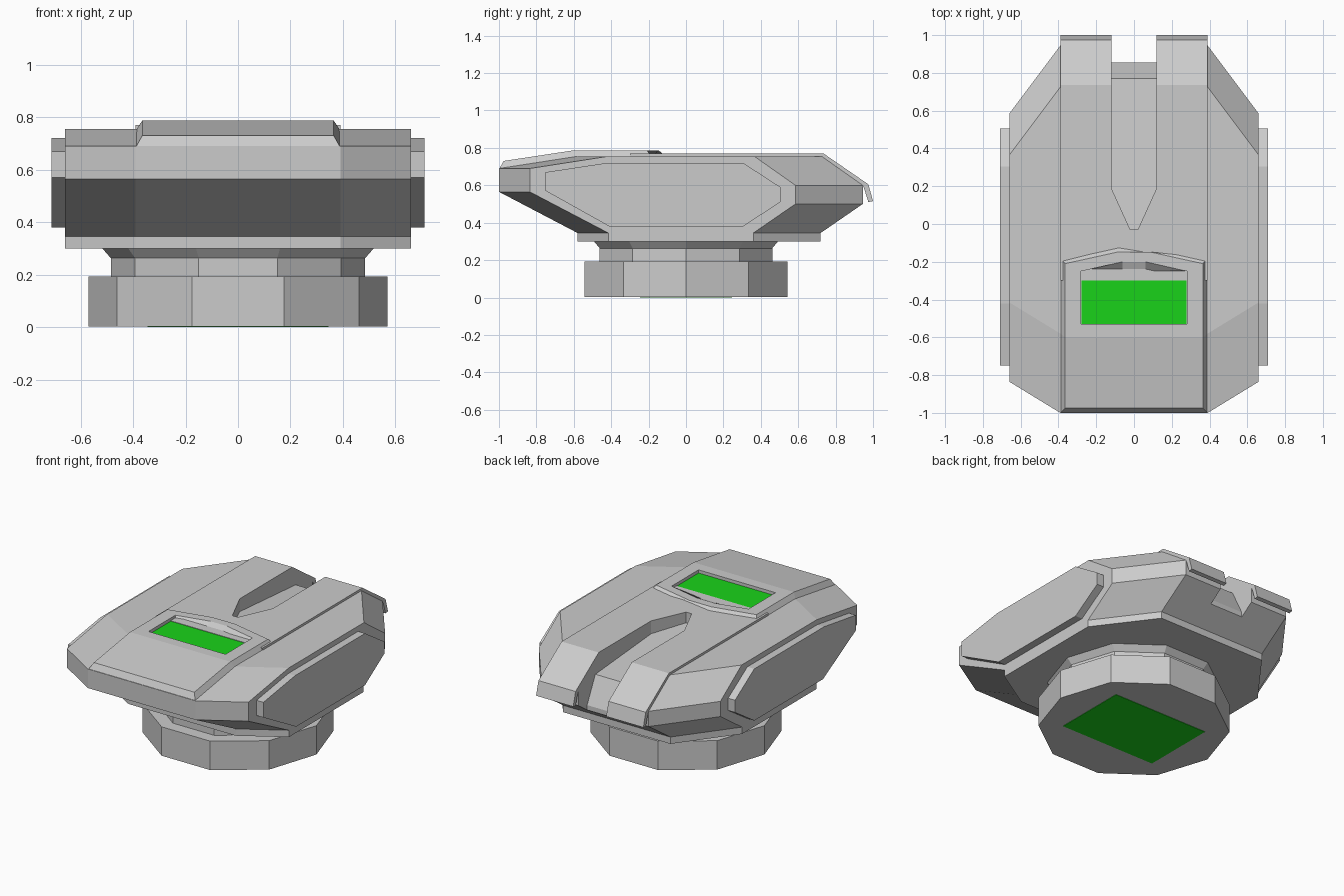
import bpy, bmesh
from math import cos, sin, pi

if "Cube" in bpy.data.objects:
    bpy.data.objects.remove(bpy.data.objects["Cube"])


def loft(name, rings, mat=None):
    """Closed solid through rings that share one point count."""
    bm = bmesh.new()
    vr = [[bm.verts.new(p) for p in r] for r in rings]
    n = len(rings[0])
    for a, b in zip(vr, vr[1:]):
        for i in range(n):
            j = (i + 1) % n
            bm.faces.new((a[i], a[j], b[j], b[i]))
    bm.faces.new(vr[0])
    bm.faces.new(vr[-1])
    bmesh.ops.recalc_face_normals(bm, faces=bm.faces[:])
    me = bpy.data.meshes.new(name)
    bm.to_mesh(me)
    bm.free()
    ob = bpy.data.objects.new(name, me)
    bpy.context.collection.objects.link(ob)
    if mat:
        me.materials.append(mat)
    return ob


def side(x, profile):
    return [(x, y, z) for y, z in profile]


def decagon(r, z):
    return [(r * cos(i * pi / 5), r * sin(i * pi / 5), z) for i in range(10)]


def rect(hx, y0, y1, z):
    return [(-hx, y0, z), (hx, y0, z), (hx, y1, z), (-hx, y1, z)]


def cut(ob, cutter):
    m = ob.modifiers.new("cut", 'BOOLEAN')
    m.operation = 'DIFFERENCE'
    m.solver = 'EXACT'
    m.object = cutter
    bpy.context.view_layer.objects.active = ob
    bpy.ops.object.modifier_apply(modifier=m.name)


green = bpy.data.materials.new("green")
green.diffuse_color = (0.01, 0.65, 0.01, 1)
green.use_nodes = True
green.node_tree.nodes["Principled BSDF"].inputs["Base Color"].default_value = green.diffuse_color

# Ten-sided base and flared neck
loft("base", [decagon(0.57, 0.003), decagon(0.57, 0.193)])
loft("neck", [decagon(0.485, 0.18), decagon(0.485, 0.263), decagon(0.52, 0.303)])
loft("base_pad", [rect(0.345, -0.245, 0.245, 0), rect(0.345, -0.245, 0.245, 0.01)], green)

# Body: one side profile, shortened at the outer flanks
front = [(-0.58, 0.755), (-1, 0.69), (-1, 0.565), (-0.58, 0.345), (-0.58, 0.30)]
back = [(0.72, 0.30), (0.72, 0.345), (0.945, 0.50), (0.945, 0.60), (0.725, 0.755)]
mid = front + back
flank = [(y + 0.165, z) for y, z in front] + [(y - 0.36, z) for y, z in back]
body = loft("body", [side(-0.66, flank), side(-0.39, mid), side(0.39, mid), side(0.66, flank)])

# Flank panels
panel = [(-0.75, 0.67), (-0.42, 0.72), (0.305, 0.72), (0.505, 0.59),
         (0.505, 0.51), (0.305, 0.38), (-0.41, 0.38), (-0.75, 0.57)]
for s, label in ((1, "right"), (-1, "left")):
    loft("flank_panel_" + label, [side(s * 0.65, panel), side(s * 0.71, panel)])

# Rear top plate with a drooping lip
plate = [(-0.3, 0.77), (0.735, 0.77), (0.975, 0.605), (1.0, 0.515),
         (0.975, 0.51), (0.95, 0.59), (0.725, 0.745), (-0.3, 0.745)]
rear_plate = loft("rear_plate", [side(-0.39, plate), side(0.39, plate)])

# Tapered channel cut through the plate and body: y, half width, floor height
stations = [(-0.03, 0.02, 0.70), (0.19, 0.12, 0.685), (0.77, 0.12, 0.64),
            (0.855, 0.12, 0.47), (0.857, 0.12, 0.32), (1.1, 0.12, 0.32)]
channel = loft("channel_cutter", [[(-w, y, z), (w, y, z), (w, y, 0.9), (-w, y, 0.9)]
                                  for y, w, z in stations])
cut(rear_plate, channel)
cut(body, channel)


# Raised front panel with bevelled rim and peaked rear edge
def panel_ring(yb, zb, yt, zt, db=0, dt=0):
    low = [(-0.39, yb, zb), (-0.08, yb + db, zb), (0.08, yb + db, zb), (0.39, yb, zb)]
    top = [(0.365, yt, zt), (0.08, yt + dt, zt), (-0.08, yt + dt, zt), (-0.365, yt, zt)]
    return low + top


front_panel = loft("front_panel", [panel_ring(-1, 0.685, -0.975, 0.73),
                                   panel_ring(-0.58, 0.748, -0.6, 0.787),
                                   panel_ring(-0.18, 0.75, -0.21, 0.787, 0.078, 0.063)])


# Screen recess and screen
def recess(z, peak):
    return [(-0.28, -0.53, z), (0.28, -0.53, z), (0.28, -0.25, z),
            (0.06, peak, z), (-0.06, peak, z), (-0.28, -0.25, z)]


screen_cutter = loft("screen_cutter", [recess(0.765, -0.249), recess(0.787, -0.2), recess(0.85, -0.2)])
cut(front_panel, screen_cutter)
loft("screen", [rect(0.279, -0.529, -0.25, 0.758), rect(0.279, -0.529, -0.25, 0.767)], green)

for c in (channel, screen_cutter):
    bpy.data.objects.remove(c, do_unlink=True)
